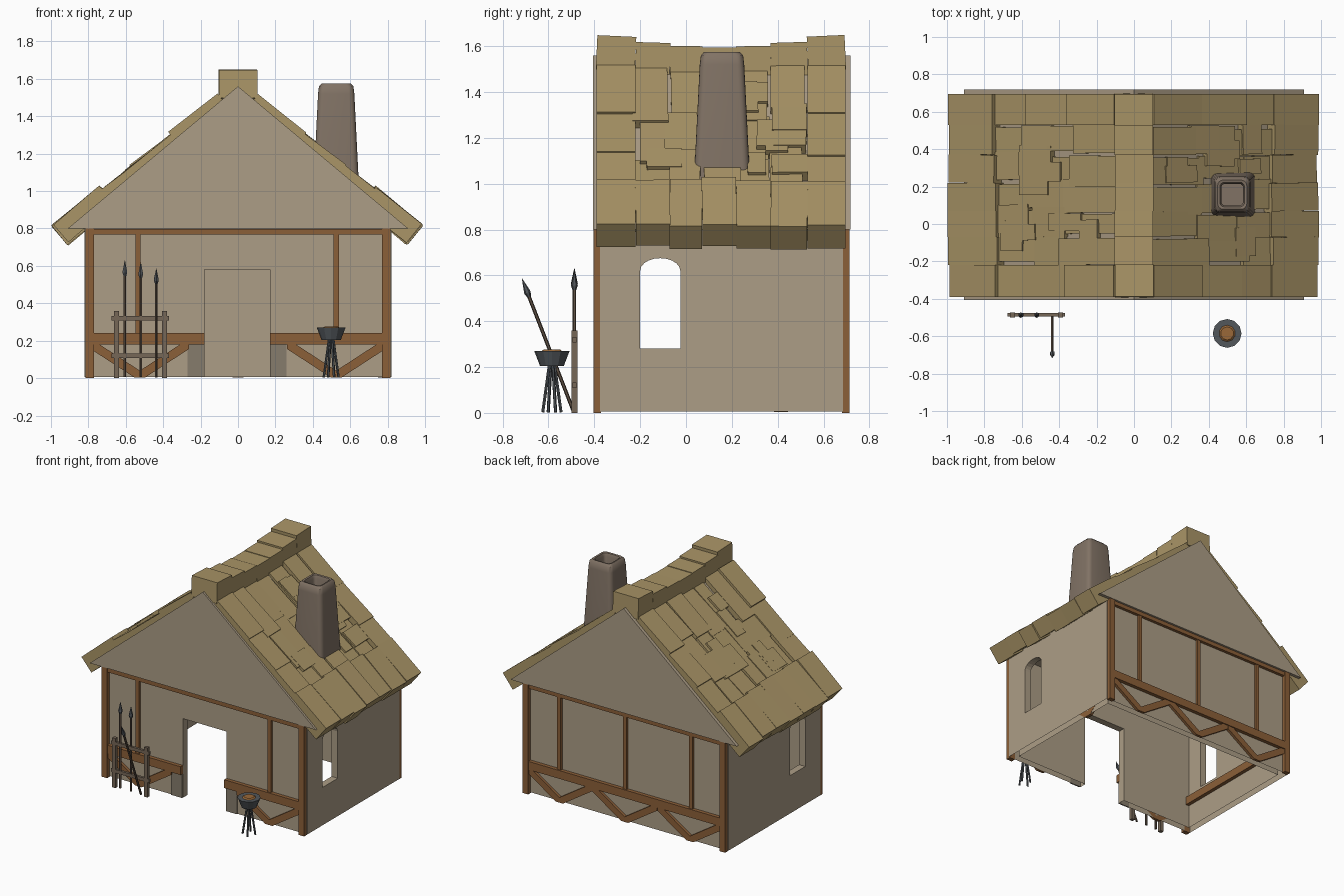
import bpy, bmesh, random
from math import radians, pi, cos, sin, atan2
from mathutils import Vector, Matrix

random.seed(4)
if "Cube" in bpy.data.objects:
    bpy.data.objects.remove(bpy.data.objects["Cube"])


def material(name, r, g, b):
    m = bpy.data.materials.new(name)
    m.use_nodes = True
    m.diffuse_color = (r, g, b, 1)
    bsdf = m.node_tree.nodes["Principled BSDF"]
    bsdf.inputs["Base Color"].default_value = (r, g, b, 1)
    bsdf.inputs["Roughness"].default_value = 0.9
    return m


PLASTER = material("plaster", .415, .34, .24)
THATCH = material("thatch", .4, .3, .135)
TIMBER = material("timber", .26, .115, .04)
STONE = material("chimney stone", .22, .17, .13)
DARK_PLASTER = material("dark plaster", .24, .2, .15)
OLD_WOOD = material("old wood", .18, .135, .095)
SHAFT = material("shaft wood", .12, .085, .06)
IRON = material("iron", .085, .095, .105)
COAL = material("embers", .32, .14, .04)


def finish(name, bm, mat, smooth=False):
    bmesh.ops.recalc_face_normals(bm, faces=bm.faces)
    me = bpy.data.meshes.new(name)
    bm.to_mesh(me)
    bm.free()
    me.materials.append(mat)
    ob = bpy.data.objects.new(name, me)
    bpy.context.collection.objects.link(ob)
    if smooth:
        bpy.ops.object.select_all(action='DESELECT')
        ob.select_set(True)
        bpy.context.view_layer.objects.active = ob
        bpy.ops.object.shade_smooth_by_angle(angle=radians(40))
    return ob


def box(bm, x0, x1, y0, y1, z0, z1):
    loc = Vector((x0 + x1, y0 + y1, z0 + z1)) / 2
    size = Vector((x1 - x0, y1 - y0, z1 - z0))
    bmesh.ops.create_cube(bm, size=1, matrix=Matrix.LocRotScale(loc, None, size))


def rod(bm, a, b, r0, r1, sides=6):
    a, b = Vector(a), Vector(b)
    rot = (b - a).to_track_quat('Z', 'Y')
    bmesh.ops.create_cone(bm, cap_ends=True, segments=sides, radius1=r0, radius2=r1,
                          depth=(b - a).length, matrix=Matrix.LocRotScale((a + b) / 2, rot, None))


def prism(bm, points, direction):
    """Extrude a closed outline along a direction."""
    face = bm.faces.new([bm.verts.new(p) for p in points])
    ext = bmesh.ops.extrude_face_region(bm, geom=[face])
    bmesh.ops.translate(bm, vec=direction, verts=[v for v in ext["geom"] if isinstance(v, bmesh.types.BMVert)])


def brace_outline(centre, s, reach):
    """One leg of a V brace as (along the wall, height) points."""
    w = .028 * s
    return [(centre - w, .003), (centre + w, .003), (centre + reach * s, .155),
            (centre + reach * s, .18), (centre + (reach - .047) * s, .18), (centre, .04)]


# Hollow walls with a doorway and arched side windows, open underneath
bm = bmesh.new()
box(bm, -.82, .82, -.375, .685, .005, .81)
walls = finish("walls", bm, PLASTER)
cutters = []
bm = bmesh.new()
box(bm, -.77, .77, -.325, .635, -.1, .795)
cutters.append(finish("room_cutter", bm, PLASTER))
bm = bmesh.new()
box(bm, -.18, .17, -.5, -.2, -.1, .58)
cutters.append(finish("door_cutter", bm, PLASTER))
bm = bmesh.new()
arch = [(-1, -.2, .28), (-1, -.025, .28)]
arch += [(-1, -.1125 + .0875 * cos(pi * i / 10), .62 + .055 * sin(pi * i / 10)) for i in range(11)]
prism(bm, arch, (2, 0, 0))
cutters.append(finish("window_cutter", bm, PLASTER))
bpy.context.view_layer.objects.active = walls
for c in cutters:
    mod = walls.modifiers.new("cut", 'BOOLEAN')
    mod.object = c
    mod.solver = 'EXACT'
    bpy.ops.object.modifier_apply(modifier=mod.name)
for c in cutters:
    bpy.data.objects.remove(c)
bm = bmesh.new()
bm.from_mesh(walls.data)
bmesh.ops.delete(bm, geom=[f for f in bm.faces if f.calc_center_median().z < .01], context='FACES')
bm.to_mesh(walls.data)
bm.free()

# Gable and attic body
bm = bmesh.new()
prism(bm, [(-.91, -.405, .8), (.91, -.405, .8), (0, -.405, 1.56)], (0, 1.123, 0))
finish("gable", bm, PLASTER)


# Timber framing on the front and the back
def timber_frame(name, y, out, front):
    bm = bmesh.new()

    def beam(x0, x1, z0, z1, depth=.022):
        ya, yb = sorted((y - out * .005, y + out * depth))
        box(bm, x0, x1, ya, yb, z0, z1)

    for s in (-1, 1):
        beam(*sorted((s * .77, s * .815)), 0, .8, .029)
    beam(-.77, .77, .768, .797)
    for x in ((-.535, .525) if front else (-.53, 0, .53)):
        beam(x - .014, x + .014, .235, .77, .018)
    for x0, x1 in (((-.78, -.18), (.17, .78)) if front else ((-.78, .78),)):
        beam(x0, x1, .18, .24, .027)
    for x in ((-.525, .525) if front else (-.525, 0, .525)):
        for s in (-1, 1):
            prism(bm, [(u, y, v) for u, v in brace_outline(x, s, .262)], (0, out * .02, 0))
    finish(name, bm, TIMBER)


timber_frame("front_timbers", -.375, -1, True)
timber_frame("back_timbers", .685, 1, False)

# Low beams inside the side walls, one with a V brace below
bm = bmesh.new()
for s in (-1, 1):
    box(bm, *sorted((s * .743, s * .771)), -.325, .635, .18, .24)
    prism(bm, [(.771, u, v) for u, v in brace_outline(.415, s, .215)], (-.022, 0, 0))
finish("inner_beams", bm, TIMBER)

# Dark plinths beside the doorway
bm = bmesh.new()
box(bm, -.27, -.182, -.383, -.374, .005, .18)
box(bm, .172, .26, -.383, -.374, .005, .18)
finish("door_plinths", bm, DARK_PLASTER)

# Thatch slabs laid on both slopes, sagging towards the middle
COLUMNS = [-.39, -.22, -.07, .07, .22, .37, .53, .695]
PITCH = atan2(.76, .91)


def sag(y):
    return 1 - min(1, abs((y - .15) / .46)) ** 2


def slab(bm, side, d0, d1, y0, y1, n0, n1, lift=0.0, twist=0.0):
    """Slab between distances d0, d1 down the slope and heights n0, n1 above it."""
    mid = (d0 + d1) / 2
    drop = .034 * sag((y0 + y1) / 2) * max(0, 1 - mid / 1.25)
    local = Matrix.LocRotScale(Vector((mid, (y0 + y1) / 2, (n0 + n1) / 2 - drop)),
                               Matrix.Rotation(-lift, 3, 'Y') @ Matrix.Rotation(twist, 3, 'Z'),
                               Vector((d1 - d0, y1 - y0, n1 - n0)))
    place = Matrix.Translation((0, 0, 1.56)) @ Matrix.Rotation(PITCH, 4, 'Y')
    bmesh.ops.create_cube(bm, size=1, matrix=Matrix.Scale(side, 4, (1, 0, 0)) @ place @ local)


rnd = random.uniform
for side, label in ((1, "left"), (-1, "right")):
    bm = bmesh.new()
    slab(bm, side, .05, 1.1, COLUMNS[0] + .01, COLUMNS[-1] - .01, -.03, .016)
    for i, (y0, y1) in enumerate(zip(COLUMNS, COLUMNS[1:])):
        edge = i in (0, len(COLUMNS) - 2)
        j = .02 if edge else .07
        cuts = [.11, .42 + rnd(-j, j), .7 + rnd(-j, j), .96]
        for k in range(3):
            a = y0 if edge else y0 + rnd(-.025, .025)
            b = y1 if edge else y1 + rnd(-.025, .025)
            slab(bm, side, cuts[k], cuts[k + 1] + .03, a, b, -.01, .043 + rnd(-.008, .008),
                 .035 + rnd(-.02, .025), rnd(-.02, .02) * (not edge))
        # thick eave bundle
        slab(bm, side, .925 + rnd(-.02, .01), 1.237 + rnd(-.015, .01), y0, y1, -.06 + rnd(-.01, .008),
             .069 + rnd(-.01, .004), rnd(-.015, .025), rnd(-.02, .02) * (not edge))
    # loose overlapping pieces
    for n in range(8):
        y, d = rnd(-.18, .42), rnd(.18, .75)
        slab(bm, side, d, d + rnd(.12, .22), y, y + rnd(.08, .17), 0, .052, .04, rnd(-.03, .03))
    finish(label + "_thatch", bm, THATCH)

# Ridge bundles
bm = bmesh.new()
for y0, y1 in zip(COLUMNS, COLUMNS[1:]):
    y = (y0 + y1) / 2
    rot = Matrix.Rotation((y - .15) * .1, 3, 'X')
    loc = Vector((rnd(-.002, .002), y, 1.57 - .05 * sag(y)))
    bmesh.ops.create_cube(bm, size=1, matrix=Matrix.LocRotScale(loc, rot, Vector((.205, y1 - y0, .15))))
finish("ridge_thatch", bm, THATCH)

# Tapered chimney with a rounded lip and hollow flue
bm = bmesh.new()
rings = []
for z, half, r in ((.95, .126, .03), (1.1, .118, .03), (1.52, .097, .03), (1.56, .092, .03), (1.575, .078, .03),
                   (1.572, .066, .025), (1.55, .058, .02), (1.3, .058, .02)):
    ring = []
    for q in range(4):
        for k in range(5):
            t = q * pi / 2 + k * pi / 8
            c = q * pi / 2 + pi / 4
            off = (half - r) * 2 ** .5
            ring.append(bm.verts.new((.525 + off * cos(c) + r * cos(t), .157 + off * sin(c) + r * sin(t), z)))
    rings.append(ring)
for lo, hi in zip(rings, rings[1:]):
    for i in range(len(lo)):
        k = (i + 1) % len(lo)
        bm.faces.new((lo[i], lo[k], hi[k], hi[i]))
bm.faces.new(rings[0])
bm.faces.new(rings[-1])
finish("chimney", bm, STONE, True)

# Weapon rack
bm = bmesh.new()
for x in (-.65, -.393):
    box(bm, x - .013, x + .013, -.499, -.473, 0, .36)
for z in (.12, .32):
    box(bm, -.676, -.37, -.495, -.477, z - .012, z + .012)
finish("weapon_rack", bm, OLD_WOOD)

# Spears: two upright, one leaning outwards
for i, (a, b) in enumerate((((-.605, -.487, .005), (-.605, -.487, .63)),
                            ((-.52, -.487, .005), (-.52, -.487, .62)),
                            ((-.437, -.49, .005), (-.437, -.715, .585)))):
    a, b = Vector(a), Vector(b)
    u = (b - a).normalized()
    bm = bmesh.new()
    rod(bm, a, b - u * .07, .008, .008)
    finish("spear_shaft_%d" % (i + 1), bm, SHAFT)
    bm = bmesh.new()
    rod(bm, b - u * .085, b - u * .065, .008, .015)
    rod(bm, b - u * .065, b, .015, .001)
    finish("spear_head_%d" % (i + 1), bm, IRON)

# Brazier with splayed legs and embers
bm = bmesh.new()
cx, cy = .498, -.585
rod(bm, (cx, cy, .205), (cx, cy, .27), .052, .077, 12)
for k in range(4):
    t = radians(22 + 90 * k)
    rod(bm, (cx + .043 * cos(t), cy + .043 * sin(t), .003),
        (cx + .012 * cos(t), cy + .012 * sin(t), .21), .007, .007)
finish("brazier", bm, IRON)
bm = bmesh.new()
rod(bm, (cx, cy, .268), (cx, cy, .277), .047, .035, 10)
finish("embers", bm, COAL)
